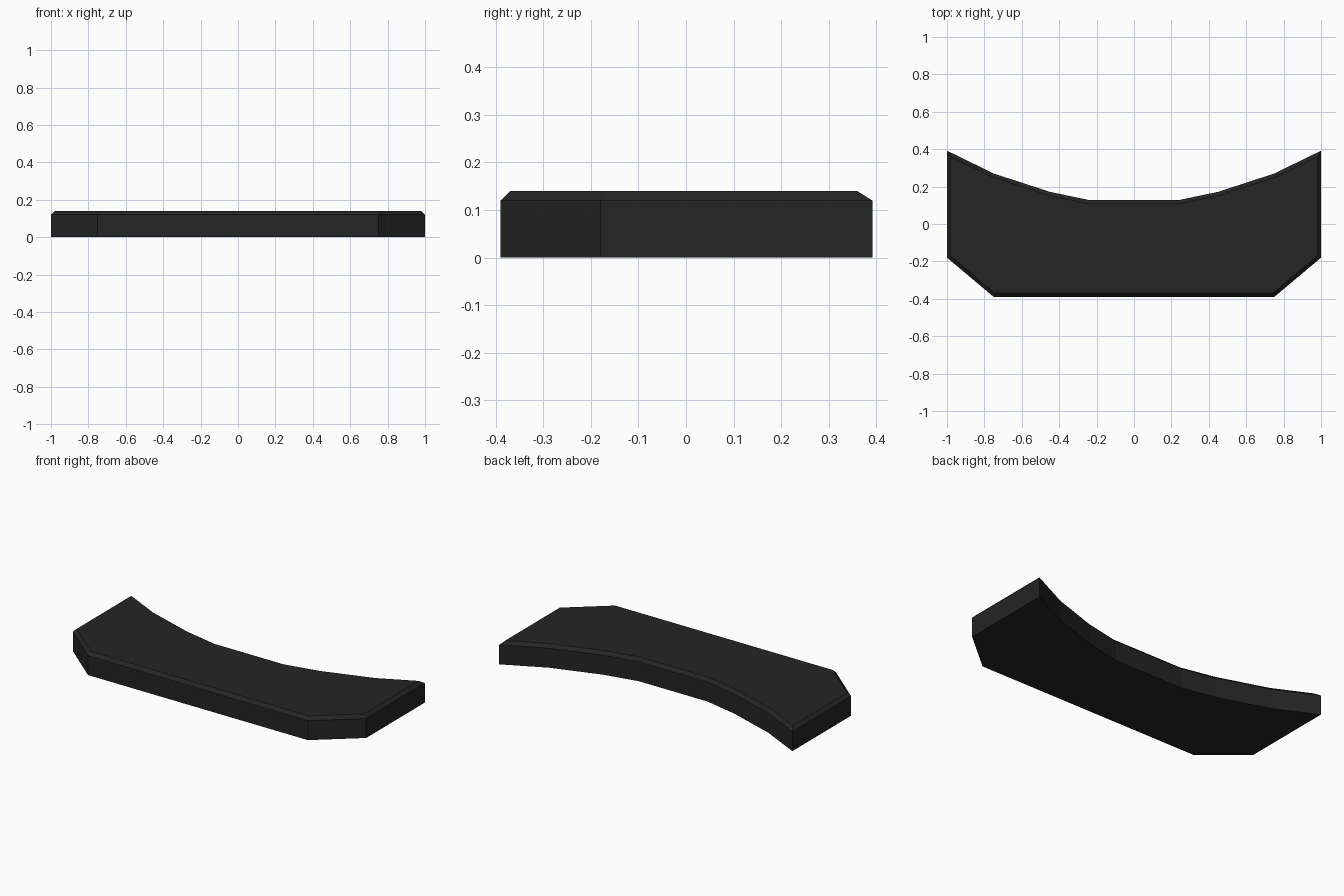
import bpy, bmesh

if "Cube" in bpy.data.objects:
    bpy.data.objects.remove(bpy.data.objects["Cube"])

WALL_TOP = 0.12
TOP = 0.14
CHAMFER = 0.02

# Flat dark material
charcoal = bpy.data.materials.new("charcoal black")
charcoal.diffuse_color = (0.018, 0.018, 0.018, 1)
charcoal.use_nodes = True
charcoal.node_tree.nodes["Principled BSDF"].inputs["Base Color"].default_value = charcoal.diffuse_color

# Right half of the outline, from the front corner to the concave back edge
half = [(0.75, -0.39), (1.0, -0.18), (1.0, 0.392), (0.75, 0.27), (0.45, 0.172), (0.235, 0.127)]
outline = half + [(-x, y) for x, y in reversed(half)]

# Curved slab: extruded outline with a chamfered top rim
bm = bmesh.new()
base = bm.faces.new([bm.verts.new((x, y, 0)) for x, y in outline])
base.normal_update()
ext = bmesh.ops.extrude_face_region(bm, geom=[base], use_keep_orig=True)
top = next(g for g in ext["geom"] if isinstance(g, bmesh.types.BMFace))
for v in top.verts:
    v.co.z = WALL_TOP
bmesh.ops.recalc_face_normals(bm, faces=bm.faces[:])
bmesh.ops.inset_region(bm, faces=[top], thickness=CHAMFER, use_even_offset=True)
for v in top.verts:
    v.co.z = TOP
bmesh.ops.recalc_face_normals(bm, faces=bm.faces[:])

mesh = bpy.data.meshes.new("curved_slab")
bm.to_mesh(mesh)
bm.free()
mesh.materials.append(charcoal)
slab = bpy.data.objects.new("curved_slab", mesh)
bpy.context.collection.objects.link(slab)
